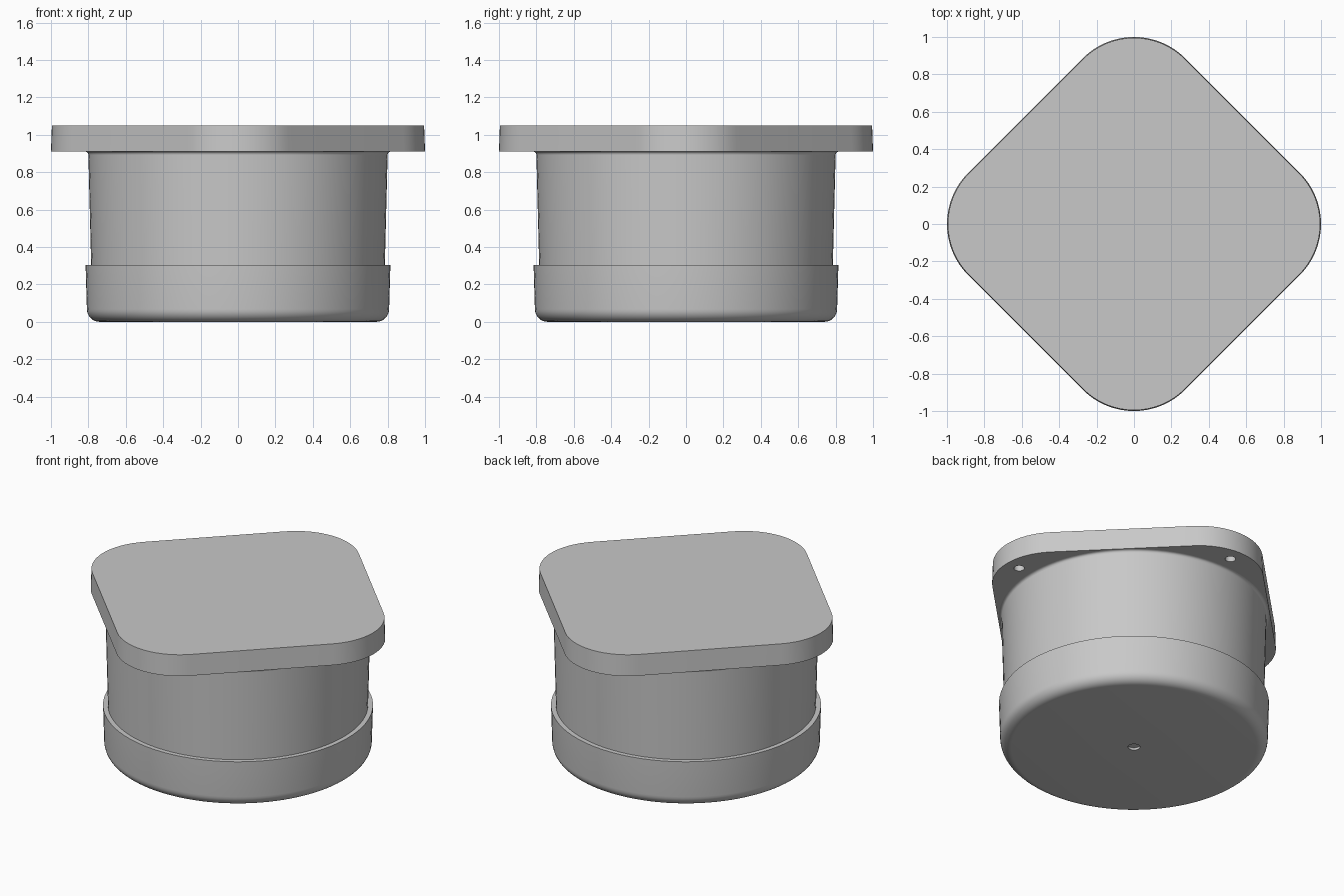
import bpy, bmesh, math

if "Cube" in bpy.data.objects:
    bpy.data.objects.remove(bpy.data.objects["Cube"])

grey = bpy.data.materials.new("light_grey_plastic")
grey.diffuse_color = (0.58, 0.58, 0.58, 1)
grey.use_nodes = True
grey.node_tree.nodes["Principled BSDF"].inputs["Base Color"].default_value = grey.diffuse_color


def finish(name, bm):
    mesh = bpy.data.meshes.new(name)
    bm.to_mesh(mesh)
    bm.free()
    mesh.materials.append(grey)
    mesh.shade_smooth()
    mesh.set_sharp_from_angle(angle=math.radians(30))
    obj = bpy.data.objects.new(name, mesh)
    bpy.context.collection.objects.link(obj)
    return obj


def lathe(name, profile, sides=96):
    """Spin (radius, z) points, listed from the bottom centre outward and up."""
    bm = bmesh.new()
    rings = []
    for r, z in profile:
        if r == 0:
            rings.append([bm.verts.new((0, 0, z))] * sides)
        else:
            rings.append([bm.verts.new((r * math.cos(2 * math.pi * j / sides),
                                        r * math.sin(2 * math.pi * j / sides), z))
                          for j in range(sides)])
    for low, high in zip(rings, rings[1:]):
        for j in range(sides):
            k = (j + 1) % sides
            loop = [low[j], low[k], high[k], high[j]]
            bm.faces.new(list(dict.fromkeys(loop)))
    return finish(name, bm)


def arc(cx, cz, r, start, end, steps=6):
    angles = [math.radians(start + (end - start) * i / steps) for i in range(steps + 1)]
    return [(cx + r * math.cos(a), cz + r * math.sin(a)) for a in angles]


# Base cup with rounded bottom edge, small centre dimple and narrow ledge
lathe("base_band", [(0, 0.015), (0.036, 0.015), (0.036, 0)]
      + arc(0.74, 0.068, 0.068, -90, 0, 8)
      + [(0.815, 0.305), (0.785, 0.305)])

# Slightly flared body with a small fillet under the plate
lathe("body_wall", [(0.785, 0.30), (0.80, 0.894)]
      + arc(0.816, 0.894, 0.016, 180, 90, 4))

# Diamond plate with rounded corners and slight draft
Z0, Z1, R = 0.91, 1.05, 0.386
outline = []
for corner in range(4):
    a0 = corner * math.pi / 2
    cx, cy = (1 - R) * math.cos(a0), (1 - R) * math.sin(a0)
    for i in range(17):
        a = a0 + math.radians(-45 + 90 * i / 16)
        outline.append((cx + R * math.cos(a), cy + R * math.sin(a)))
bm = bmesh.new()
bottom = [bm.verts.new((x, y, Z0)) for x, y in outline]
top = [bm.verts.new((x * 0.995, y * 0.995, Z1)) for x, y in outline]
bm.faces.new(bottom[::-1])
bm.faces.new(top)
for i in range(len(outline)):
    k = (i + 1) % len(outline)
    bm.faces.new([bottom[i], bottom[k], top[k], top[i]])
plate = finish("top_plate", bm)

# Four blind screw holes in the underside of the plate
bm = bmesh.new()
for corner in range(4):
    a = corner * math.pi / 2
    made = bmesh.ops.create_cone(bm, cap_ends=True, segments=24, radius1=0.032,
                                 radius2=0.032, depth=0.18)
    bmesh.ops.translate(bm, verts=made["verts"],
                        vec=(0.905 * math.cos(a), 0.905 * math.sin(a), Z0))
cutter = finish("screw_hole_cutter", bm)
cutter.hide_render = True
mod = plate.modifiers.new("screw_holes", 'BOOLEAN')
mod.operation = 'DIFFERENCE'
mod.solver = 'EXACT'
mod.object = cutter
bpy.context.view_layer.objects.active = plate
bpy.ops.object.modifier_apply(modifier=mod.name)
bpy.data.objects.remove(cutter)
plate.data.shade_smooth()
plate.data.set_sharp_from_angle(angle=math.radians(30))
